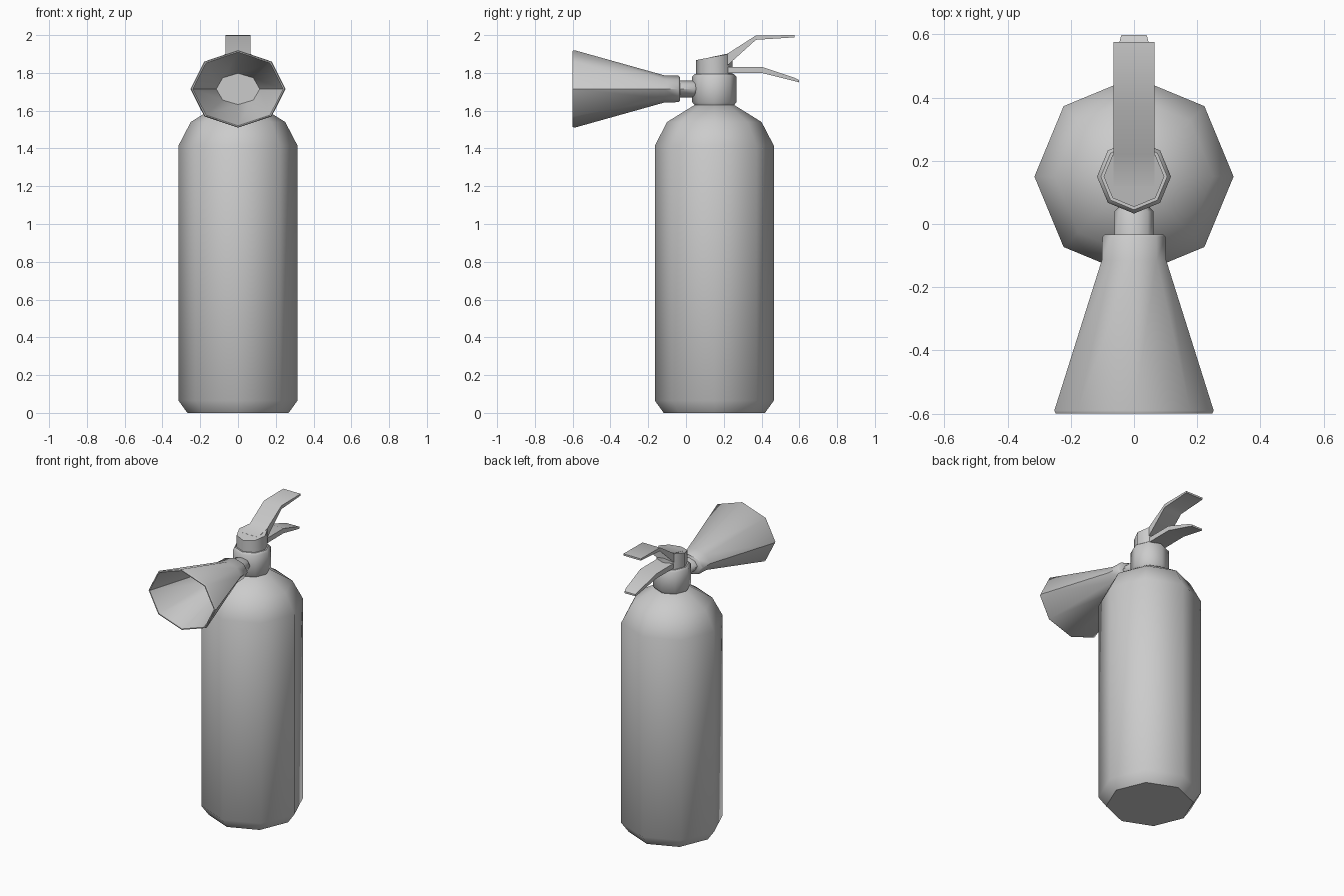
import bpy, bmesh, math

if "Cube" in bpy.data.objects:
    bpy.data.objects.remove(bpy.data.objects["Cube"])


def finish(name, bm):
    bmesh.ops.recalc_face_normals(bm, faces=bm.faces)
    mesh = bpy.data.meshes.new(name)
    bm.to_mesh(mesh)
    bm.free()
    ob = bpy.data.objects.new(name, mesh)
    bpy.context.collection.objects.link(ob)
    bpy.context.view_layer.objects.active = ob
    ob.select_set(True)
    bpy.ops.object.shade_smooth_by_angle(angle=math.radians(48))
    ob.select_set(False)
    return ob


def skin(bm, rings):
    """Join consecutive vertex rings with quads and close both ends."""
    n = len(rings[0])
    for a, b in zip(rings, rings[1:]):
        for i in range(n):
            j = (i + 1) % n
            bm.faces.new((a[i], a[j], b[j], b[i]))
    bm.faces.new(rings[0])
    bm.faces.new(rings[-1])


OCT = [(math.cos(i * math.pi / 4), math.sin(i * math.pi / 4)) for i in range(8)]
AXIS_Y, AXIS_Z = 0.15, 1.715


def upright(name, profile):
    """Octagonal vertical part from (radius, z) pairs."""
    bm = bmesh.new()
    skin(bm, [[bm.verts.new((r * c, AXIS_Y + r * s, z)) for c, s in OCT]
              for r, z in profile])
    return finish(name, bm)


def forward(name, profile):
    """Octagonal part along y from (y, x radius, z radius) triples."""
    bm = bmesh.new()
    skin(bm, [[bm.verts.new((rx * c, y, AXIS_Z + rz * s)) for c, s in OCT]
              for y, rx, rz in profile])
    return finish(name, bm)


def lever(name, stations):
    """Bent flat bar from (y, top z, bottom z, half width) stations."""
    bm = bmesh.new()
    skin(bm, [[bm.verts.new(p) for p in
               ((-w, y, t), (w, y, t), (w, y, b), (-w, y, b))]
              for y, t, b, w in stations])
    return finish(name, bm)


# Tank and valve neck
upright("tank", [(0.268, 0), (0.315, 0.065), (0.315, 1.415),
                 (0.25, 1.54), (0.105, 1.63)])
upright("valve_neck", [(0.10, 1.61), (0.105, 1.63), (0.117, 1.645),
                       (0.117, 1.78), (0.105, 1.793)])

# Valve cap with a sloping top
cap = upright("valve_cap", [(0.096, 1.78), (0.096, 1.87)])
for v in cap.data.vertices:
    if v.co.z > 1.8:
        v.co.z = 1.868 + (v.co.y - 0.055) * 0.19

# Squeeze levers
lever("upper_lever", [(0.12, 1.881, 1.84, 0.065), (0.22, 1.902, 1.84, 0.065),
                      (0.37, 1.998, 1.975, 0.065), (0.575, 2.0, 1.988, 0.065)])
lever("lower_lever", [(0.15, 1.832, 1.798, 0.06), (0.40, 1.832, 1.80, 0.06),
                      (0.58, 1.772, 1.755, 0.045), (0.598, 1.762, 1.75, 0.04)])

# Outlet stem between neck and horn
forward("outlet_stem", [(0.07, 0.05, 0.036), (0.052, 0.05, 0.036),
                        (0.04, 0.062, 0.044), (-0.06, 0.062, 0.044)])

# Horn with collar, rim and hollow inside
forward("horn", [(-0.033, 0.092, 0.064), (-0.04, 0.1, 0.07), (-0.115, 0.102, 0.072),
                 (-0.59, 0.252, 0.205), (-0.6, 0.247, 0.201),
                 (-0.6, 0.24, 0.195), (-0.585, 0.235, 0.19),
                 (-0.19, 0.115, 0.083)])
